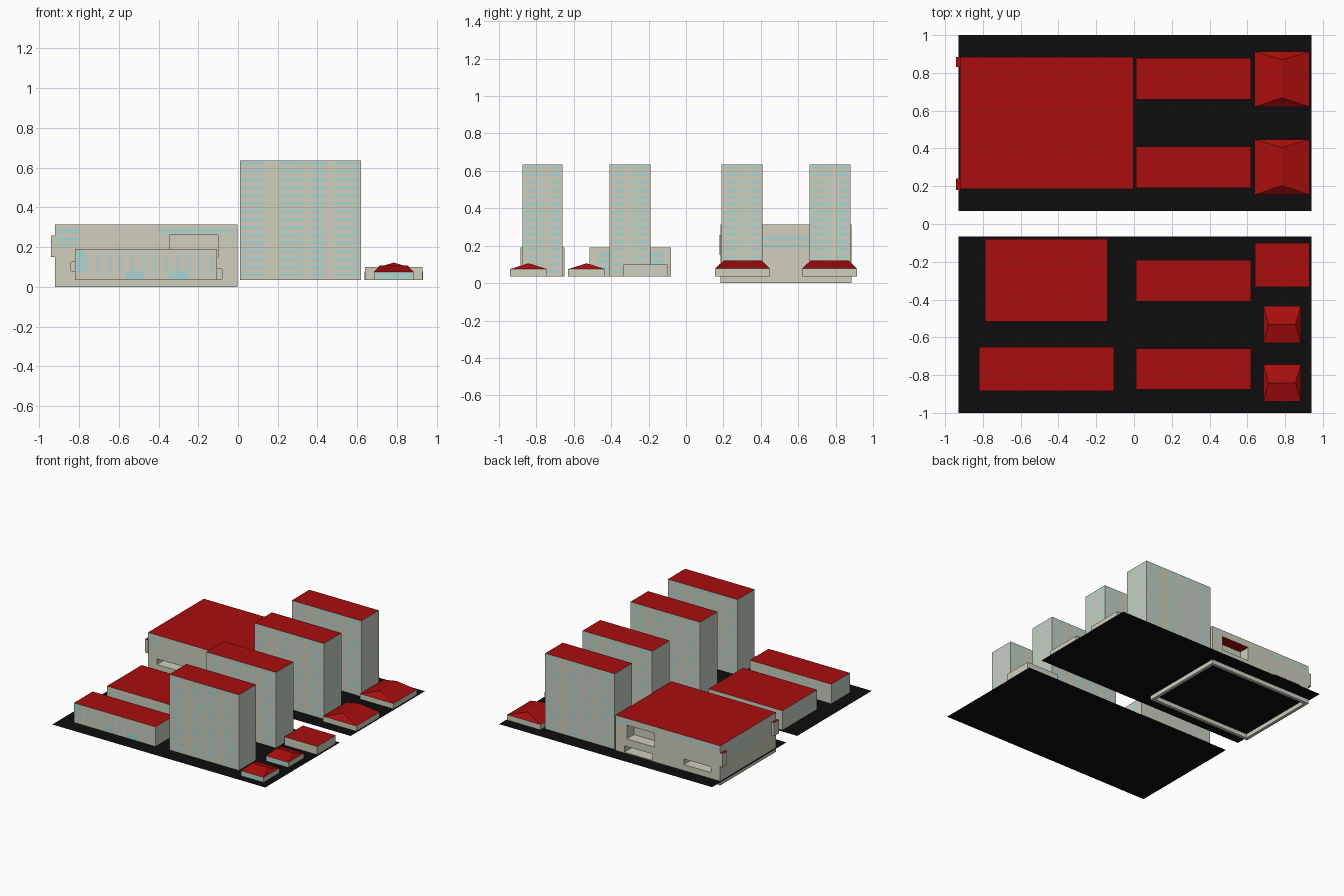
import bpy, bmesh
from mathutils import Vector

if "Cube" in bpy.data.objects:
    bpy.data.objects.remove(bpy.data.objects["Cube"])

G = 0.035  # ground level


def material(name, rgb):
    m = bpy.data.materials.new(name)
    m.diffuse_color = (*rgb, 1)
    m.use_nodes = True
    m.node_tree.nodes["Principled BSDF"].inputs["Base Color"].default_value = m.diffuse_color
    return m


WALL = material("wall", (0.63, 0.62, 0.51))
ROOF = material("roof", (0.40, 0.004, 0.004))
GLASS = material("glass", (0.39, 0.67, 0.67))
ASPHALT = material("asphalt", (0.004, 0.004, 0.004))


def finish(name, bm, mats):
    me = bpy.data.meshes.new(name)
    bm.to_mesh(me)
    bm.free()
    for m in mats:
        me.materials.append(m)
    ob = bpy.data.objects.new(name, me)
    bpy.context.collection.objects.link(ob)
    return ob


def box(name, x0, x1, y0, y1, z0, z1):
    """Block with wall-coloured sides and a roof-coloured top."""
    bm = bmesh.new()
    bmesh.ops.create_cube(bm, size=1)
    for v in bm.verts:
        v.co = Vector(((x0 + x1) / 2 + v.co.x * (x1 - x0),
                       (y0 + y1) / 2 + v.co.y * (y1 - y0),
                       (z0 + z1) / 2 + v.co.z * (z1 - z0)))
    bm.normal_update()
    for f in bm.faces:
        f.material_index = 1 if f.normal.z > 0.5 else 0
    return finish(name, bm, [WALL, ROOF])


def windows(name, x0, x1, y0, y1, rows, h, x_spans, y_spans, sides="FBLR"):
    """Window strips just proud of the walls; spans are fractions of a side."""
    e = 0.001
    walls = {"F": ((x0, y0 - e), (x1, y0 - e), x_spans),
             "B": ((x1, y1 + e), (x0, y1 + e), x_spans),
             "R": ((x1 + e, y0), (x1 + e, y1), y_spans),
             "L": ((x0 - e, y1), (x0 - e, y0), y_spans)}
    bm = bmesh.new()
    for s in sides:
        a, b, spans = walls[s]
        a, b = Vector((*a, 0)), Vector((*b, 0))
        for z in rows:
            for t0, t1 in spans:
                p, q = a.lerp(b, t0), a.lerp(b, t1)
                lo, hi = Vector((0, 0, z - h / 2)), Vector((0, 0, z + h / 2))
                bm.faces.new([bm.verts.new(c) for c in (p + lo, q + lo, q + hi, p + hi)])
    return finish(name, bm, [GLASS])


def house(name, x0, x1, y0, y1, eave, peak, ridge):
    """Low walls under a hipped roof; ridge holds the two ridge ends."""
    bm = bmesh.new()
    base = [(x0, y0), (x1, y0), (x1, y1), (x0, y1)]
    lo = [bm.verts.new((*p, G)) for p in base]
    up = [bm.verts.new((*p, eave)) for p in base]
    r = [bm.verts.new((*p, peak)) for p in ridge]
    bm.faces.new(lo[::-1])
    for i in range(4):
        j = (i + 1) % 4
        bm.faces.new((lo[i], lo[j], up[j], up[i]))
    if ridge[0][0] == ridge[1][0]:   # ridge along y
        roof = [(up[0], up[1], r[0]), (up[1], up[2], r[1], r[0]),
                (up[2], up[3], r[1]), (up[3], up[0], r[0], r[1])]
    else:                            # ridge along x
        roof = [(up[0], up[1], r[1], r[0]), (up[1], up[2], r[1]),
                (up[2], up[3], r[0], r[1]), (up[3], up[0], r[0])]
    for f in roof:
        bm.faces.new(f).material_index = 1
    return finish(name, bm, [WALL, ROOF])


# Two ground sheets
for name, y0, y1 in (("ground_back", 0.07, 1.0), ("ground_front", -1.0, -0.065)):
    bm = bmesh.new()
    bm.faces.new([bm.verts.new((x, y, G - 0.002)) for x, y in
                  ((-0.93, y0), (0.94, y0), (0.94, y1), (-0.93, y1))])
    finish(name, bm, [ASPHALT])

# Four tall towers with window bands on every floor
floors = [0.06 + i * 0.04 for i in range(15)]
for i, (y0, y1) in enumerate(((-0.875, -0.66), (-0.41, -0.19), (0.19, 0.41), (0.66, 0.88))):
    box(f"tower_{i}", 0.01, 0.62, y0, y1, G, 0.635)
    windows(f"tower_windows_{i}", 0.01, 0.62, y0, y1, floors, 0.014,
            [(0.01, 0.21), (0.33, 0.52), (0.56, 0.71), (0.78, 0.98)],
            [(0.05, 0.36), (0.45, 0.55), (0.64, 0.95)])

# Large hall with recessed balconies, doorways and an open underside
X0, X1, Y0, Y1 = -0.92, -0.003, 0.185, 0.885
hall = box("hall", X0, X1, Y0, Y1, 0, 0.313)
D = 0.09
cuts = [(X0 + 0.025, X1 - 0.025, Y0 + 0.025, Y1 - 0.025, -0.05, G)]
for a, b, z0, z1 in ((-0.345, -0.10, 0.15, 0.26),
                     (-0.325, -0.08, 0.04, 0.09),
                     (-0.84, -0.60, 0.08, 0.125)):
    cuts += [(a, b, Y0 - 0.05, Y0 + D, z0, z1), (a, b, Y1 - D, Y1 + 0.05, z0, z1)]
for i, c in enumerate(cuts):
    cutter = box(f"recess_cutter_{i}", *c)
    cutter.hide_render = True
    mod = hall.modifiers.new("recess", "BOOLEAN")
    mod.operation = "DIFFERENCE"
    mod.solver = "EXACT"
    mod.object = cutter
# bake the recesses, then drop the cutters
bpy.context.view_layer.objects.active = hall
hall.select_set(True)
for m in list(hall.modifiers):
    bpy.ops.object.modifier_apply(modifier=m.name)
for ob in [o for o in bpy.data.objects if o.name.startswith("recess_cutter")]:
    bpy.data.objects.remove(ob)

windows("hall_windows", X0, X1, Y0, Y1, [0.28], 0.016,
        [(0.01, 0.13), (0.57, 0.99)], [(0.03, 0.97)], "FB")
windows("hall_left_windows", X0, X1, Y0, Y1, [0.20, 0.24], 0.014,
        [], [(0.12, 0.88)], "LR")
windows("hall_low_windows", X0, X1, Y0, Y1, [0.21, 0.24], 0.012,
        [(0.01, 0.13)], [], "F")

# Bay boxes on the hall's left wall
for i, (y0, y1) in enumerate(((0.18, 0.24), (0.83, 0.885))):
    box(f"bay_{i}", -0.942, -0.915, y0, y1, 0.15, 0.257)

# Two long low-rise blocks
small = [(0.07 + k * 0.08, 0.095 + k * 0.08) for k in range(12)]
ends = [(0.1, 0.25), (0.42, 0.58), (0.75, 0.9)]
for name, b in (("front_block", (-0.82, -0.105, -0.885, -0.65)),
                ("rear_block", (-0.79, -0.14, -0.515, -0.08))):
    box(name, *b, G, 0.19)
    windows(name + "_windows", *b, [0.08, 0.115, 0.15], 0.02, small, ends)
    windows(name + "_doors", *b, [0.058], 0.036, [(0.36, 0.48), (0.66, 0.8)], [], "F")
windows("front_block_corner_glass", -0.82, -0.105, -0.885, -0.65, [0.13], 0.11,
        [(0.01, 0.06)], [], "F")

# Flat-roofed shed
box("shed", 0.64, 0.928, -0.333, -0.10, G, 0.10)

# Hip-roofed houses, large at the back and small at the front
for i, y in enumerate((0.155, 0.62)):
    house(f"large_house_{i}", 0.638, 0.93, y, y + 0.293, 0.077, 0.122,
          [(0.784, y + 0.048), (0.784, y + 0.25)])
for i, y in enumerate((-0.94, -0.63)):
    house(f"small_house_{i}", 0.685, 0.883, y, y + 0.197, 0.075, 0.106,
          [(0.713, y + 0.099), (0.855, y + 0.099)])
    windows(f"small_house_windows_{i}", 0.685, 0.883, y, y + 0.197, [0.055], 0.025,
            [(0.05, 0.95)], [], "F")
